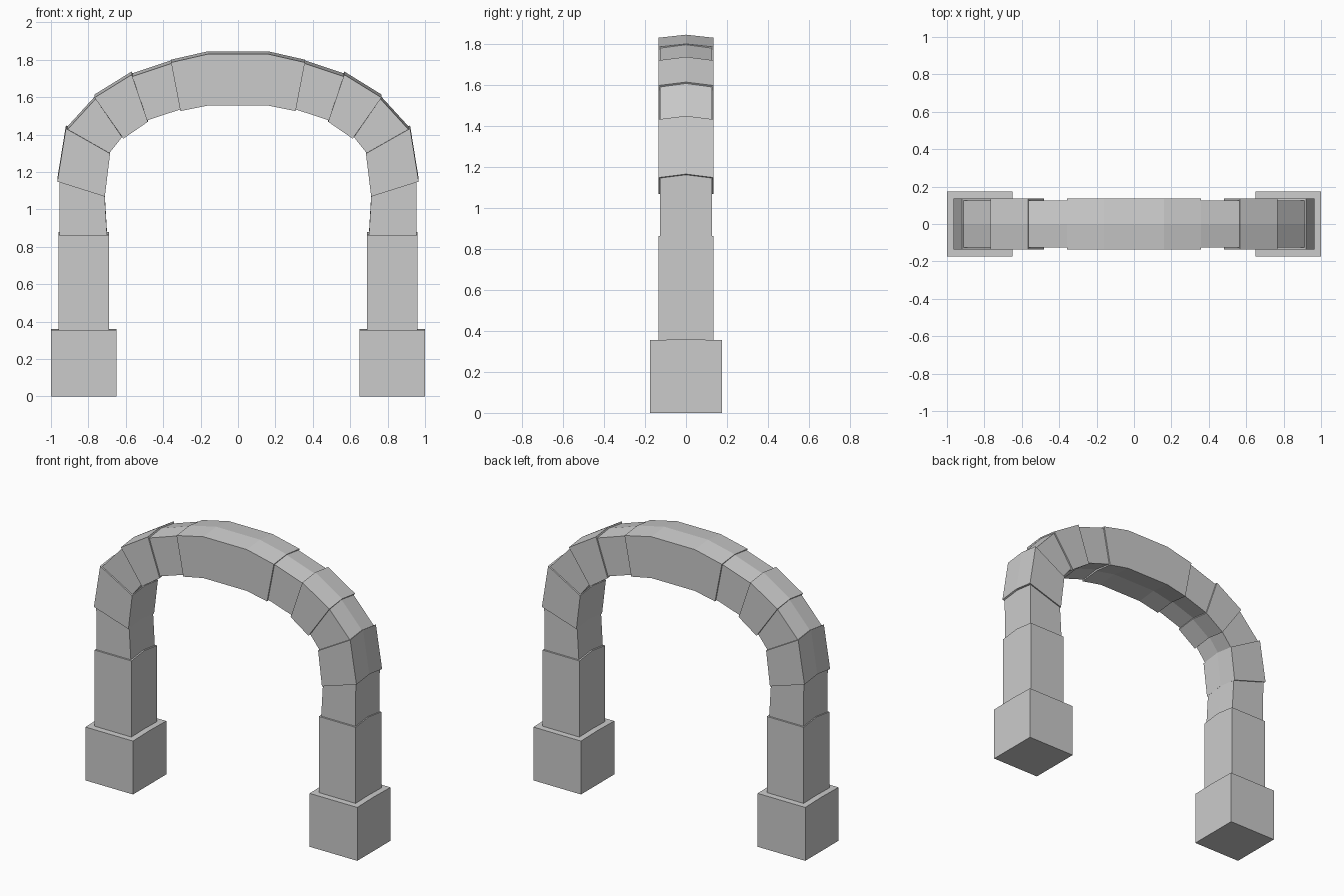
import bpy, bmesh

if "Cube" in bpy.data.objects:
    bpy.data.objects.remove(bpy.data.objects["Cube"])


def block(name, outer, inner, depth, rises, mirror=True):
    """Stone lofted through rings; each ring runs from outer to inner (x, z),
    with its middle raised by a small ridge height."""
    bm = bmesh.new()
    rings = []
    for (ox, oz), (ix, iz), r in zip(outer, inner, rises):
        pts = [(ox, -depth, oz), (ox, 0, oz + r), (ox, depth, oz),
               (ix, depth, iz), (ix, 0, iz + r), (ix, -depth, iz)]
        rings.append([bm.verts.new(p) for p in pts])
    for a, b in zip(rings, rings[1:]):
        for i in range(6):
            j = (i + 1) % 6
            bm.faces.new((a[i], a[j], b[j], b[i]))
    # Ridged ends, split along the middle
    for ring in (rings[0], rings[-1]):
        v0, v1, v2, v3, v4, v5 = ring
        bm.faces.new((v0, v1, v4, v5))
        bm.faces.new((v1, v2, v3, v4))
    bmesh.ops.recalc_face_normals(bm, faces=bm.faces[:])
    mesh = bpy.data.meshes.new(name)
    bm.to_mesh(mesh)
    bm.free()
    obj = bpy.data.objects.new(name, mesh)
    bpy.context.collection.objects.link(obj)
    if mirror:
        obj.modifiers.new("Mirror", 'MIRROR').use_axis[0] = True
    return obj


WIDE, NARROW, RIDGE = 0.135, 0.126, 0.017

# Plinths and pillars
block("plinth", [(1.0, 0), (1.0, 0.355)], [(0.65, 0), (0.65, 0.355)],
      0.175, [0, 0.004])
block("pillar", [(0.96, 0.35), (0.96, 0.862)], [(0.69, 0.35), (0.69, 0.862)],
      WIDE, [0, RIDGE])

# Arch stones, alternating narrow and wide
stones = [
    ("springer_stone", (0.953, 0.855), (0.955, 1.155), (0.70, 0.855), (0.713, 1.075), NARROW),
    ("haunch_stone", (0.966, 1.148), (0.92, 1.432), (0.712, 1.068), (0.684, 1.298), WIDE),
    ("lower_shoulder_stone", (0.913, 1.425), (0.762, 1.59), (0.69, 1.298), (0.62, 1.386), NARROW),
    ("shoulder_stone", (0.767, 1.597), (0.568, 1.72), (0.613, 1.378), (0.482, 1.468), WIDE),
    ("upper_shoulder_stone", (0.565, 1.71), (0.355, 1.78), (0.486, 1.476), (0.308, 1.534), NARROW),
]
for name, o1, o2, i1, i2, depth in stones:
    block(name, [o1, o2], [i1, i2], depth, [RIDGE, RIDGE])

# Long crown stone over the middle
block("crown_stone",
      [(-0.358, 1.785), (-0.16, 1.83), (0.16, 1.83), (0.358, 1.785)],
      [(-0.308, 1.525), (-0.16, 1.555), (0.16, 1.555), (0.308, 1.525)],
      WIDE, [0.015] * 4, mirror=False)
